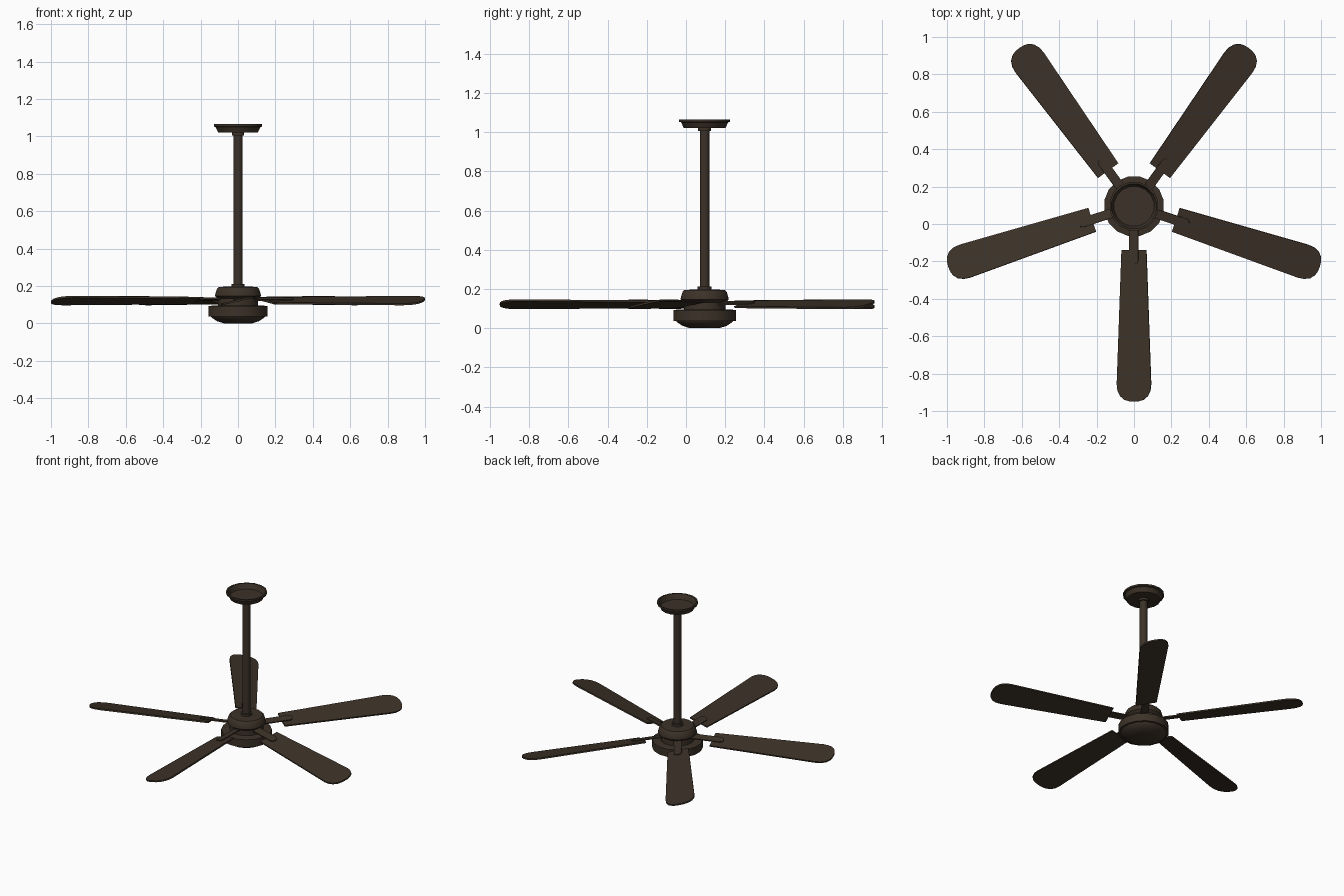
import bpy, bmesh, math
from mathutils import Matrix, Vector

if "Cube" in bpy.data.objects:
    bpy.data.objects.remove(bpy.data.objects["Cube"])

CY = 0.095                      # hub axis sits behind the origin
BLADE_Z, PITCH = 0.122, math.radians(12.5)

bronze = bpy.data.materials.new("dark bronze")
bronze.diffuse_color = (0.045, 0.032, 0.021, 1)
bronze.use_nodes = True
bronze.node_tree.nodes["Principled BSDF"].inputs["Base Color"].default_value = bronze.diffuse_color


def finish(name, bm, matrix=None, smooth=True):
    bmesh.ops.recalc_face_normals(bm, faces=bm.faces)
    me = bpy.data.meshes.new(name)
    bm.to_mesh(me)
    bm.free()
    ob = bpy.data.objects.new(name, me)
    bpy.context.collection.objects.link(ob)
    me.materials.append(bronze)
    if matrix is not None:
        ob.matrix_world = matrix
    if smooth:
        bpy.ops.object.select_all(action='DESELECT')
        ob.select_set(True)
        bpy.context.view_layer.objects.active = ob
        bpy.ops.object.shade_smooth_by_angle(angle=math.radians(30))
    return ob


def lathe(name, profile, sides=16):
    """Turn (radius, z) points around the hub axis; end rings are capped."""
    bm = bmesh.new()
    rings = []
    for r, z in profile:
        rings.append([bm.verts.new((r * math.cos(a), r * math.sin(a), z))
                      for a in (2 * math.pi * (i + 0.5) / sides for i in range(sides))])
    for lo, hi in zip(rings, rings[1:]):
        for i in range(sides):
            j = (i + 1) % sides
            bm.faces.new((lo[i], lo[j], hi[j], hi[i]))
    bm.faces.new(rings[0])
    bm.faces.new(rings[-1])
    return finish(name, bm, Matrix.Translation((0, CY, 0)))


def plate(name, half, z0, z1, matrix):
    """Extrude an outline mirrored about the x axis, given as (x, half width)."""
    bm = bmesh.new()
    pts = half + [(x, -w) for x, w in reversed(half) if w > 0]
    face = bm.faces.new([bm.verts.new((x, y, z0)) for x, y in pts])
    ext = bmesh.ops.extrude_face_region(bm, geom=[face])
    bmesh.ops.translate(bm, vec=(0, 0, z1 - z0),
                        verts=[v for v in ext["geom"] if isinstance(v, bmesh.types.BMVert)])
    return finish(name, bm, matrix)


# Motor housing, bottom to top
lathe("lower_bowl", [(0.075, 0.0), (0.115, 0.012), (0.145, 0.032), (0.148, 0.038),
                     (0.162, 0.038), (0.162, 0.092), (0.135, 0.096)])
lathe("motor_neck", [(0.108, 0.09), (0.108, 0.14)])
lathe("upper_housing", [(0.108, 0.132), (0.125, 0.146), (0.125, 0.152), (0.115, 0.185),
                        (0.105, 0.195), (0.06, 0.197)])

# Hanging rod with collars
lathe("rod_collar", [(0.036, 0.19), (0.036, 0.212)])
lathe("hanging_rod", [(0.025, 0.19), (0.025, 1.03)])
lathe("top_collar", [(0.034, 1.005), (0.034, 1.03)])

# Ceiling canopy: shallow cup open at the top
lathe("ceiling_canopy", [(0.108, 1.02), (0.122, 1.05), (0.132, 1.053), (0.132, 1.065),
                         (0.122, 1.065), (0.108, 1.03)])

# Five pitched blades with their arms
blade = [(0.235, 0.068), (0.95, 0.094), (0.985, 0.09), (1.015, 0.076), (1.035, 0.052),
         (1.043, 0.026), (1.045, 0)]
arm = [(0.09, 0.025), (0.29, 0.025), (0.305, 0.018), (0.312, 0)]
for k in range(5):
    spin = (Matrix.Translation((0, CY, BLADE_Z))
            @ Matrix.Rotation(math.radians(-90 + 72 * k), 4, 'Z')
            @ Matrix.Rotation(PITCH, 4, 'X'))
    plate(f"blade_{k + 1}", blade, -0.005, 0.005, spin)
    plate(f"blade_arm_{k + 1}", arm, 0.003, 0.011, spin)
